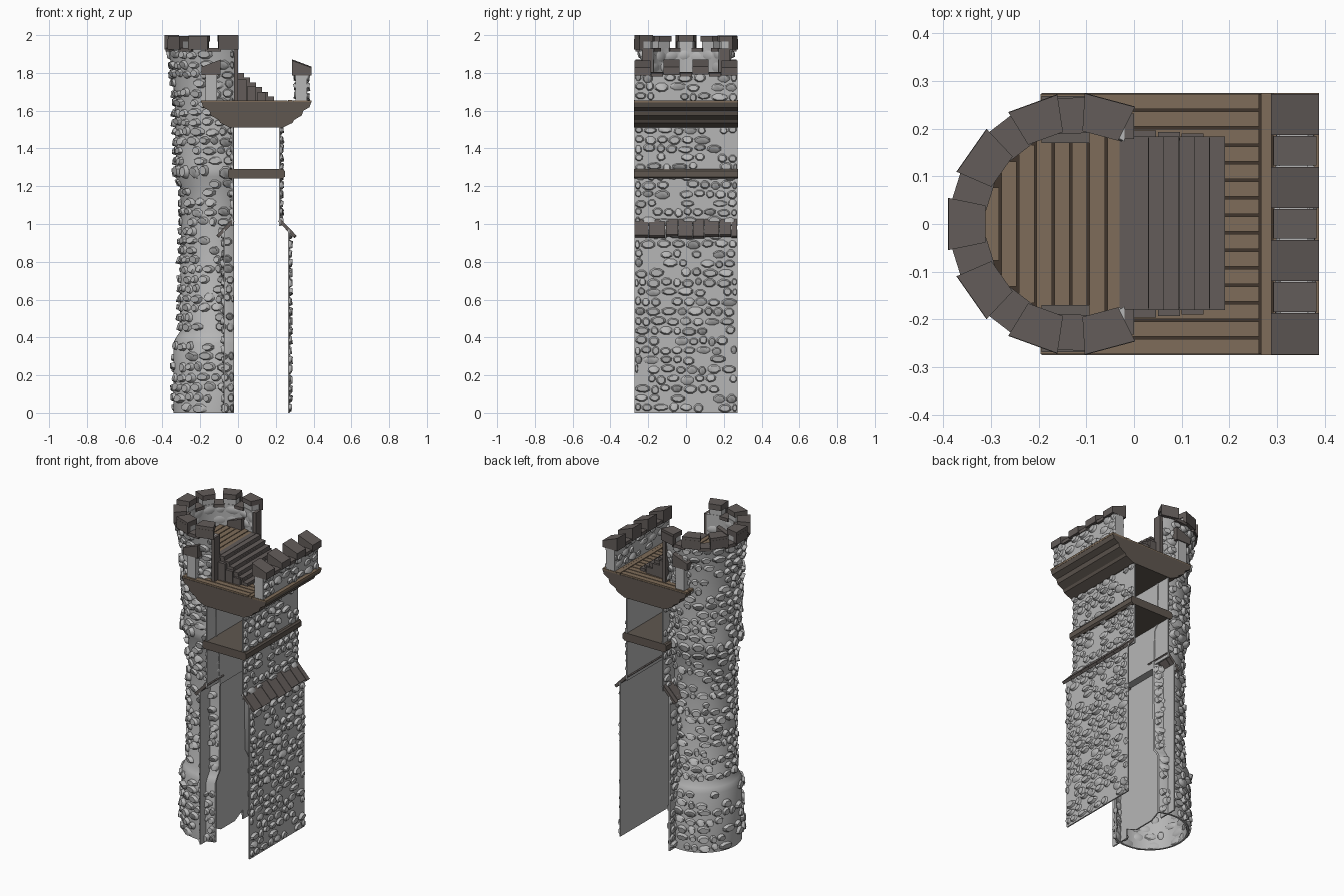
import bpy, bmesh, math, random
from mathutils import Vector

if "Cube" in bpy.data.objects:
    bpy.data.objects.remove(bpy.data.objects["Cube"])
random.seed(4)
CX, XE, YW = -0.12, -0.02, 0.272      # tower axis, tower cut plane, half depth of walls
rnd = random.uniform

def mat(name, r, g, b):
    m = bpy.data.materials.new(name)
    m.diffuse_color = (r, g, b, 1)
    m.use_nodes = True
    m.node_tree.nodes["Principled BSDF"].inputs["Base Color"].default_value = m.diffuse_color
    return m
STONE = mat("light stone", .47, .47, .47)
CAP = mat("dark cap stone", .125, .108, .102)
TRIM = mat("brown trim", .115, .095, .08)
WOOD = mat("wood planks", .21, .15, .10)
GROOVE = mat("dark wood gaps", .05, .035, .025)

def finish(bm, name, m, smooth=None):
    bmesh.ops.recalc_face_normals(bm, faces=bm.faces)
    me = bpy.data.meshes.new(name)
    bm.to_mesh(me)
    bm.free()
    me.materials.append(m)
    ob = bpy.data.objects.new(name, me)
    bpy.context.collection.objects.link(ob)
    if smooth:
        bpy.ops.object.select_all(action='DESELECT')
        ob.select_set(True)
        bpy.context.view_layer.objects.active = ob
        bpy.ops.object.shade_smooth_by_angle(angle=math.radians(smooth))
    return ob

def loft(bm, a, b):
    """closed solid between two equal outlines"""
    va, vb = [bm.verts.new(p) for p in a], [bm.verts.new(p) for p in b]
    n = len(a)
    bm.faces.new(va)
    bm.faces.new(vb[::-1])
    for i in range(n):
        j = (i + 1) % n
        bm.faces.new((va[i], vb[i], vb[j], va[j]))

def prism_y(bm, prof, y0, y1):
    loft(bm, [(x, y0, z) for x, z in prof], [(x, y1, z) for x, z in prof])

def box(bm, x0, x1, y0, y1, z0, z1):
    prism_y(bm, [(x0, z0), (x1, z0), (x1, z1), (x0, z1)], y0, y1)

def mx(x):                            # mirror across the middle of the wall
    return .194 - x

# raised stones laid in irregular rows over any surface f(u, v, depth)
def stones(bm, f, u0, u1, v0, v1, uw, vh, depth, fill=.85):
    rows = max(1, round((v1 - v0) / vh))
    h = (v1 - v0) / rows
    for r in range(rows):
        u = u0 - rnd(0, .5) * uw
        while u < u1:
            w = uw * rnd(.6, 1.35)
            a, b = max(u, u0), min(u + w, u1)
            u += w
            if b - a < uw * .3 or random.random() > fill:
                continue
            cu, cv = (a + b) / 2, v0 + (r + .5) * h + rnd(-.12, .12) * h
            hw, hh = (b - a) * .47, h * rnd(.38, .52)
            d, tilt = depth * rnd(.5, 1.1), rnd(-.3, .3)
            low, top = [], []
            for k in range(8):
                t = math.tau * (k + .5) / 8
                c, s = math.cos(t) * rnd(.95, 1.1), math.sin(t) * rnd(.95, 1.1)
                low.append(f(min(max(cu + c * hw, u0), u1), min(max(cv + s * hh, v0), v1), -.002))
                top.append(f(cu + c * hw * .72, cv + s * hh * .68, d * (1 + tilt * s)))
            loft(bm, low, top)

# ---- round tower shell, cut open along a plane ----
LEV = [(0, .222), (.37, .222), (.40, .208), (.43, .188), (1.0, .182), (1.2, .186), (1.25, .21),
       (1.29, .215), (1.32, .208), (1.65, .215), (1.82, .23), (1.93, .25)]
def radius(z):
    for (za, ra), (zb, rb) in zip(LEV, LEV[1:]):
        if z <= zb:
            return ra + (rb - ra) * max(0, z - za) / (zb - za)
    return LEV[-1][1]
def tp(u, r, z):                      # u runs -1..1 from one cut end to the other
    t = math.pi + u * (math.pi - math.acos((XE - CX) / r))
    return Vector((CX + r * math.cos(t), r * math.sin(t), z))

bm = bmesh.new()
prof = [(r, z) for z, r in LEV] + [(.2, 1.93), (.2, 1.78)] + [(r - .012, z) for z, r in LEV[9::-1]]
N = 36
cols = [[bm.verts.new(tp(-1 + 2 * i / N, r, z)) for r, z in prof] for i in range(N + 1)]
for a, b in zip(cols, cols[1:]):
    for k in range(len(prof)):
        j = (k + 1) % len(prof)
        bm.faces.new((a[k], a[j], b[j], b[k]))
bm.faces.new(cols[0])
bm.faces.new(cols[-1][::-1])
finish(bm, "tower_shell", STONE, 35)

bm = bmesh.new()
ft = lambda u, v, d: tp(u, radius(v) + d, v)
for z0, z1 in ((0, .38), (.43, 1.24), (1.24, 1.31), (1.31, 1.92)):
    stones(bm, ft, -1, 1, z0, z1, .15, .052, .02)
# stones inside the parapet and inside the open foot
stones(bm, lambda u, v, d: tp(u, .2 - d * .4, v), -1, 1, 1.8, 1.92, .16, .05, .012)
stones(bm, lambda u, v, d: tp(u, radius(v) - .012 - d * .5, v), -1, 1, 0, .37, .16, .052, .015)
finish(bm, "tower_stones", STONE, 50)

# ---- tower battlements ----
def sector(bm, t0, t1, r0, r1, z0, z1):
    P = lambda r, t, z: (CX + r * math.cos(t), r * math.sin(t), z)
    q = [(r0, t0), (r1, t0), (r1, t1), (r0, t1)]
    loft(bm, [P(r, t, z0) for r, t in q], [P(r, t, z1) for r, t in q])

caps, cores = bmesh.new(), bmesh.new()
R = math.radians
for i in range(7):
    t = math.pi + R(35) * (i - 3)
    w, j = R(11.5), rnd(-.006, 0)
    sector(cores, t - w * .9, t + w * .9, .205, .25, 1.92, 1.975)
    sector(caps, t - w, t + w, .195, .274, 1.965, 2.0 + (j if i != 3 else 0))
    sector(caps, t - w, t + w, .25, .275, 1.925, 1.98)
    if i < 6:
        m = t + R(17.5)
        sector(caps, m - R(9), m + R(9), .192, .268, 1.912, 1.932)
finish(caps, "tower_caps", CAP)
finish(cores, "tower_merlons", STONE)

# dark edging on the cut ends of the tower top
bm = bmesh.new()
for s in (-1, 1):
    box(bm, XE, 0, *sorted((s * .178, s * .232)), 1.65, 1.93)
finish(bm, "tower_end_trim", CAP)

# ---- wooden floor inside the tower ----
bm, under = bmesh.new(), bmesh.new()
x = -.315
while x < -.005:
    far = max(abs(x - CX), abs(x + .03 - CX))
    y = math.sqrt(max(.205 ** 2 - min(far, .19) ** 2, .0004))
    box(bm, x, min(x + .032, 0), -y, y, 1.785, 1.80)
    x += .037
finish(bm, "tower_floor_planks", WOOD)
sector_pts = [(CX + .205 * math.cos(R(55 + 10 * k)), .205 * math.sin(R(55 + 10 * k))) for k in range(26)]
loft(under, [(x, y, 1.775) for x, y in sector_pts], [(x, y, 1.79) for x, y in sector_pts])
finish(under, "tower_floor_base", GROOVE)

# ---- flat walls: lower and upper, right side whole, left side behind tower ----
bm, st = bmesh.new(), bmesh.new()
for xo, z0, z1 in ((.272, 0, .97), (.226, .99, 1.52)):
    box(bm, xo - .008, xo, -YW, YW, z0, z1)
    stones(st, lambda u, v, d: Vector((xo + d, u, v)), -YW, YW, z0, z1, .068, .05, .015)
    xl = mx(xo)
    for a, b in ((-YW, -.15), (.15, YW)):
        box(bm, xl, xl + .008, a, b, z0, z1)
        stones(st, lambda u, v, d: Vector((xl - d, u, v)), a, b, z0, z1, .065, .05, .013)
yz = [(-.15, .06), (-.07, .02), (.07, .02), (.15, .06), (.15, .99), (-.15, .99)]
loft(bm, [(-.078, y, z) for y, z in yz], [(-.07, y, z) for y, z in yz])
box(bm, -.032, -.024, -.15, .15, .97, 1.52)
box(bm, -.078, -.024, -.15, .15, .97, .99)
# parapet on the wall walk
box(bm, .305, .365, -YW, YW, 1.65, 1.795)
stones(st, lambda u, v, d: Vector((.365 + d, u, v)), -YW, YW, 1.65, 1.8, .068, .05, .014)
stones(st, lambda u, v, d: Vector((.305 - d, u, v)), -YW, YW, 1.66, 1.8, .068, .05, .01)
for s in (-1, 1):
    box(bm, mx(.365), mx(.305), *sorted((s * .18, s * .262)), 1.65, 1.8)
finish(bm, "flat_walls", STONE)
finish(st, "wall_stones", STONE, 50)

# ---- parapet caps: slanted merlon tops with low caps between ----
bm = bmesh.new()
tall = [(.287, 1.79), (.287, 1.87), (.388, 1.832), (.388, 1.79)]
flat = [(.292, 1.785), (.292, 1.805), (.382, 1.80), (.382, 1.78)]
for i in range(4):
    y = -.23 + i * .1533
    j = rnd(-.006, .004)
    prism_y(bm, [(x, z + j) for x, z in tall], y - .043, y + .043)
    if i < 3:
        prism_y(bm, flat, y + .046, y + .108)
for s in (-1, 1):
    prism_y(bm, [(mx(x), z) for x, z in tall], *sorted((s * .17, s * .268)))
finish(bm, "parapet_caps", CAP)

# ---- sloping weather tiles between lower and upper wall ----
bm = bmesh.new()
y = -YW
while y < YW - .02:
    w = rnd(.06, .09)
    e = min(y + w, YW)
    k = rnd(-.012, .004)
    p = [(.212, 1.015), (.225, 1.027), (.308 + k, .94 - k), (.295 + k, .928 - k)]
    prism_y(bm, p, y, e - .003)
    if max(abs(y), abs(e)) > .17:
        prism_y(bm, [(mx(a), b) for a, b in p], y, e - .003)
    y = e
finish(bm, "weather_tiles", CAP)

# ---- string course slab ----
bm = bmesh.new()
half = [(.235, 1.24), (.248, 1.25), (.248, 1.28), (.24, 1.29)]
prism_y(bm, half + [(mx(x), z) for x, z in half[::-1]], -.275, .275)
finish(bm, "middle_slab", TRIM)

# ---- corbelled platform ----
bm = bmesh.new()
half = [(.236, 1.51), (.288, 1.535), (.296, 1.55), (.338, 1.575), (.346, 1.60), (.378, 1.618), (.388, 1.645)]
prism_y(bm, half + [(mx(x), z) for x, z in half[::-1]], -.275, .275)
finish(bm, "platform_corbel", TRIM)
bm = bmesh.new()
box(bm, mx(.386), .386, -.272, .272, 1.64, 1.649)
finish(bm, "platform_gaps", GROOVE)
bm = bmesh.new()
for i in range(15):
    y = -.275 + i * .55 / 15
    box(bm, mx(.39), .262, y + .0025, y + .55 / 15 - .0025, 1.642, 1.655)
box(bm, .266, .288, -.275, .275, 1.642, 1.656)
box(bm, .291, .388, -.275, .275, 1.642, 1.654)
finish(bm, "platform_planks", WOOD)

# ---- stairs from the platform up to the tower floor ----
bm = bmesh.new()
box(bm, -.03, .0, -.18, .18, 1.65, 1.802)
for i in range(6):
    x, z = i * .032, 1.80 - i * .025
    box(bm, x, x + .031, -.176, .18, 1.65, z - .014)
    box(bm, x - .003, x + .0305, -.18, .183, z - .014, z)
for s in (-1, 1):                     # side blocks
    for i in range(3):
        box(bm, .0 + i * .05, .046 + i * .05, *sorted((s * .175, s * (.196 - .003 * i))), 1.65, 1.765 - i * .035)
finish(bm, "stairs", CAP)
